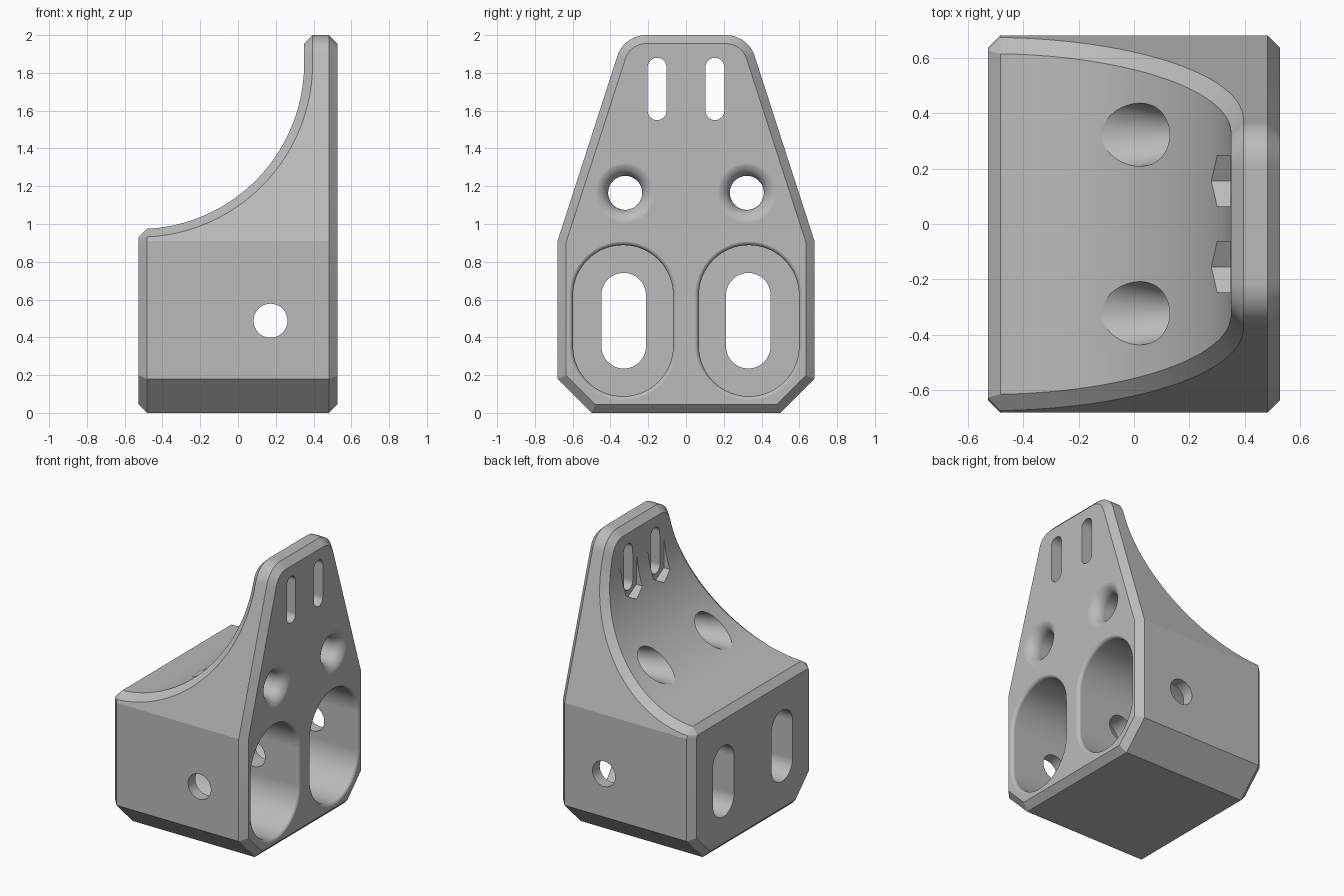
import bpy, bmesh
from math import sin, cos, pi, tau, atan2

if "Cube" in bpy.data.objects:
    bpy.data.objects.remove(bpy.data.objects["Cube"], do_unlink=True)

HALF_X, FACE_R = 0.527, 0.877

mat = bpy.data.materials.new("plain grey")
mat.use_nodes = True
GREY = (0.5, 0.5, 0.5, 1)
mat.diffuse_color = GREY
mat.node_tree.nodes["Principled BSDF"].inputs["Base Color"].default_value = GREY


def loft(name, rings, axis="x"):
    """Solid through rings of (position, outline) stacked along an axis."""
    bm = bmesh.new()
    loops = []
    for w, outline in rings:
        loops.append([bm.verts.new((w, u, v) if axis == "x" else (u, w, v))
                      for u, v in outline])
    for a, b in zip(loops, loops[1:]):
        for i in range(len(a)):
            j = (i + 1) % len(a)
            bm.faces.new((a[i], a[j], b[j], b[i]))
    bm.faces.new(loops[0])
    bm.faces.new(loops[-1])
    bmesh.ops.recalc_face_normals(bm, faces=bm.faces)
    mesh = bpy.data.meshes.new(name)
    bm.to_mesh(mesh)
    bm.free()
    mesh.materials.append(mat)
    ob = bpy.data.objects.new(name, mesh)
    bpy.context.collection.objects.link(ob)
    return ob


def slot(u, v, r, straight=0.0, n=32, turn=0.0):
    """Upright rounded slot outline; straight is half its straight length."""
    pts = []
    for side, start in ((1, 0), (-1, pi)):
        for i in range(n + 1 if straight else n):
            a = start + pi * i / n + turn
            pts.append((u + r * cos(a), v + side * straight + r * sin(a)))
    return pts


def apply(ob, kind, **settings):
    mod = ob.modifiers.new(kind.title(), kind)
    for key, value in settings.items():
        setattr(mod, key, value)
    bpy.context.view_layer.objects.active = ob
    bpy.ops.object.modifier_apply(modifier=mod.name)


def cut(ob, cutter):
    apply(ob, "BOOLEAN", operation="DIFFERENCE", solver="EXACT", object=cutter)
    bpy.data.objects.remove(cutter, do_unlink=True)


def flare(fillet, base, steps=10):
    """Rings that round the mouth of a hole outwards at the mounting face."""
    rings = []
    for i in range(steps + 1):
        t = pi / 2 * i / steps
        rings.append((HALF_X + 0.001 - fillet + fillet * sin(t),
                      base(fillet * (1 - cos(t)))))
    rings.append((HALF_X + 0.1, base(fillet)))
    return rings


# Body: tapered outline with rounded top corners
lean = atan2(0.32, 0.99)
corner = 0.16
cz = 2 - corner
cy = (cos(lean) * 0.68 + sin(lean) * 0.91 - corner - sin(lean) * cz) / cos(lean)
half = [(0.5, 0), (0.68, 0.18), (0.68, 0.91)]
for i in range(13):
    a = lean + (pi / 2 - lean) * i / 12
    half.append((cy + corner * cos(a), cz + corner * sin(a)))
outline = half + [(-y, z) for y, z in reversed(half)]
body = loft("bracket_body", [(-HALF_X, outline), (HALF_X, outline)])

# Concave saddle sweeping up to the thin upper plate
saddle = [(-0.9, 2.3), (-0.9, 1.85 - FACE_R), (-HALF_X, 1.85 - FACE_R)]
for i in range(49):
    a = 0.09 + (pi / 2 - 0.09) * i / 48
    saddle.append((-HALF_X + FACE_R * sin(a), 1.85 - FACE_R * cos(a)))
saddle.append((0.35, 2.3))
cut(body, loft("saddle_cutter", [(-1, saddle), (1, saddle)], "y"))

# Chamfer on the outer rims
apply(body, "BEVEL", width=0.045, segments=1, limit_method="ANGLE",
      angle_limit=0.9, use_clamp_overlap=False)

for s in (-1, 1):
    # Deep rounded pocket, then the smaller slot through its floor
    def pocket(grow):
        return slot(s * 0.333, 0.488, 0.265 + grow, 0.135)
    cut(body, loft("pocket_cutter", [(-0.33, pocket(0))] + flare(0.025, pocket)))
    inner = slot(s * 0.33, 0.488, 0.118, 0.135)
    cut(body, loft("floor_slot_cutter", [(-0.7, inner), (-0.2, inner)]))

    # Round hole with a flared mouth, opening upwards into the saddle
    def bore(grow):
        return slot(s * 0.322, 1.165, 0.09 + grow)
    exit_rings = []
    for x, grow in ((-0.35, 0.16), (-0.2, 0.1), (-0.1, 0.062), (-0.03, 0.04),
                    (0.05, 0.02), (0.12, 0.007), (0.2, 0)):
        exit_rings.append((x, slot(s * 0.322, 1.165 + grow, 0.09 + grow)))
    cut(body, loft("bore_cutter", exit_rings + flare(0.08, bore)))

    # Upper slot with a hexagonal nut channel on the saddle side
    upper = slot(s * 0.153, 1.715, 0.05, 0.115, 20)
    cut(body, loft("upper_slot_cutter", [(-0.2, upper), (0.7, upper)]))
    nut = [(s * 0.155 + 0.106 * cos(tau * k / 12), 1.72 + d + 0.106 * sin(tau * k / 12))
           for k, d in ((1, 0.11), (3, 0.11), (5, 0.11), (7, -0.11), (9, -0.11), (11, -0.11))]
    cut(body, loft("nut_cutter", [(0, nut), (0.348, nut)]))

# Cross hole through both sides
cross = slot(0.172, 0.488, 0.09)
cut(body, loft("cross_hole_cutter", [(-1, cross), (1, cross)], "y"))

bpy.ops.object.select_all(action="DESELECT")
body.select_set(True)
bpy.context.view_layer.objects.active = body
bpy.ops.object.shade_smooth_by_angle(angle=0.25)
weighted = body.modifiers.new("Weighted normals", "WEIGHTED_NORMAL")
weighted.keep_sharp = True
